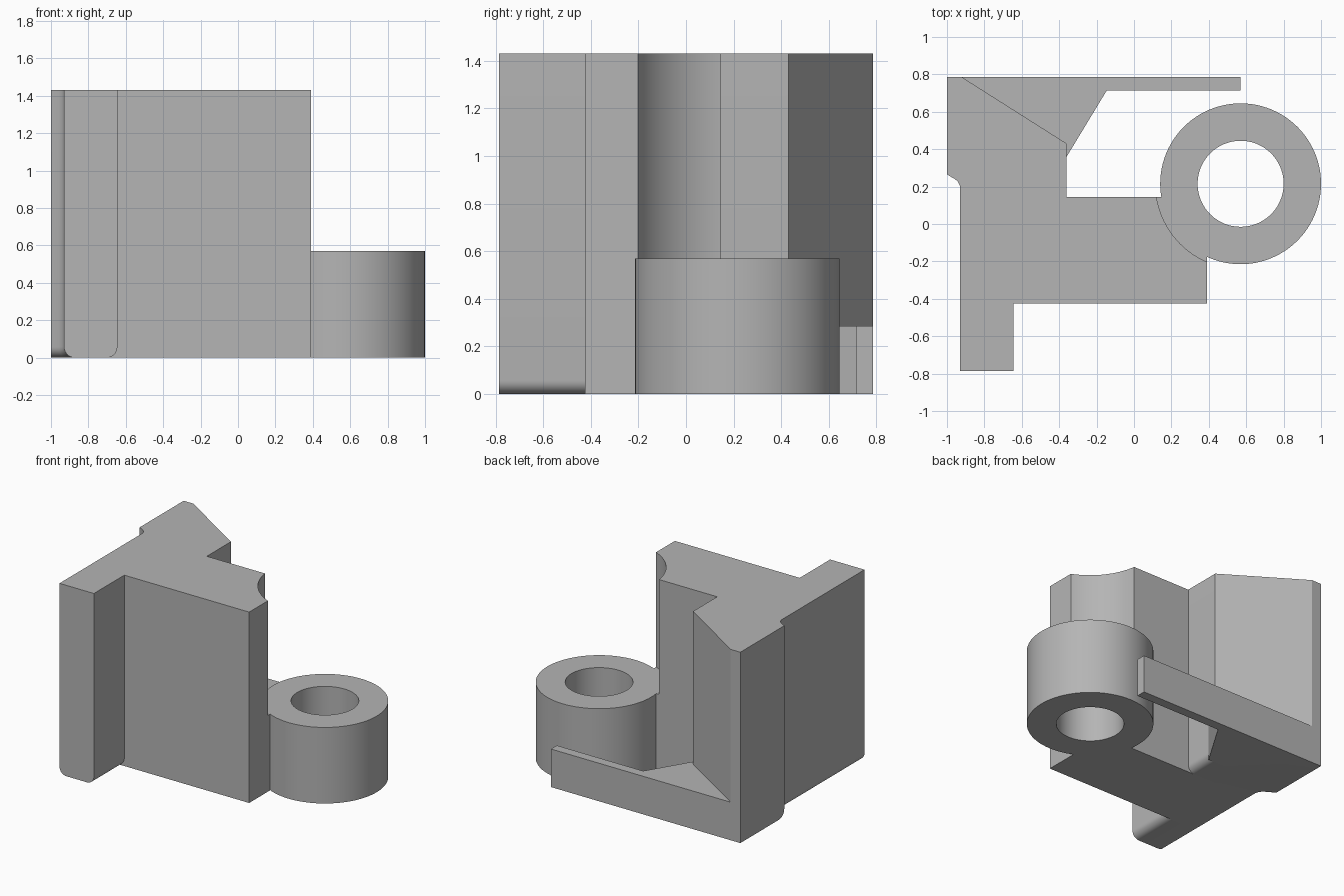
import bpy, bmesh, math

if "Cube" in bpy.data.objects:
    bpy.data.objects.remove(bpy.data.objects["Cube"])

HEIGHT, COLLAR_TOP, BRACE_TOP = 1.43, 0.57, 0.285
FILLET = 0.057
CENTRE = (0.57, 0.215)
RAIL_X, SLOT_X, LEG_X = -0.93, -0.36, -0.645

grey = bpy.data.materials.new("plain grey")
grey.use_nodes = True
GREY = (0.46, 0.46, 0.46, 1)
grey.diffuse_color = GREY
grey.node_tree.nodes["Principled BSDF"].inputs["Base Color"].default_value = GREY


def prism(name, outline, top, bottom=0.0, rounded=None):
    """Extrude a plan outline; round the bottom edges that the rule picks."""
    bm = bmesh.new()
    base = bm.faces.new([bm.verts.new((x, y, bottom)) for x, y in outline])
    lid = bmesh.ops.extrude_face_region(bm, geom=[base])["geom"]
    bmesh.ops.translate(bm, vec=(0, 0, top - bottom),
                        verts=[v for v in lid if isinstance(v, bmesh.types.BMVert)])
    bmesh.ops.recalc_face_normals(bm, faces=bm.faces)
    if rounded:
        edges = [e for e in bm.edges
                 if all(v.co.z < 0.001 for v in e.verts)
                 and rounded(*[v.co for v in e.verts])]
        bmesh.ops.bevel(bm, geom=edges, offset=FILLET, segments=8, profile=0.5,
                        affect="EDGES", clamp_overlap=False)
    mesh = bpy.data.meshes.new(name)
    bm.to_mesh(mesh)
    bm.free()
    mesh.materials.append(grey)
    obj = bpy.data.objects.new(name, mesh)
    bpy.context.collection.objects.link(obj)
    return obj


def circle(radius, sides=96):
    return [(CENTRE[0] + radius * math.cos(math.tau * i / sides),
             CENTRE[1] + radius * math.sin(math.tau * i / sides)) for i in range(sides)]


def combine(target, other, operation):
    """Merge or cut with another solid, then discard it."""
    mod = target.modifiers.new(operation.title(), "BOOLEAN")
    mod.operation, mod.solver, mod.object = operation, "EXACT", other
    bpy.context.view_layer.objects.active = target
    bpy.ops.object.modifier_apply(modifier=mod.name)
    bpy.data.objects.remove(other)


def along(x):
    return lambda a, b: abs(a.x - x) < 0.001 and abs(b.x - x) < 0.001


def spine_rule(a, b):
    # the slot edge, the rail edge and the curved step beside it
    step = all(v.x < -0.92 and v.y < 0.27 for v in (a, b))
    return step or along(SLOT_X)(a, b)


# Upright spine with a curved step on its outer side
step = [(-1, 0.265), (-0.956, 0.239), (-0.944, 0.229), (-0.936, 0.216),
        (-0.931, 0.203), (RAIL_X, 0.19)]
spine = prism("spine", [(-1, 0.785), *step, (RAIL_X, 0.145), (SLOT_X, 0.145),
                        (SLOT_X, 0.43), (-0.92, 0.785)], HEIGHT, rounded=spine_rule)

# Broad web, relieved above the collar
web = prism("web", [(RAIL_X, 0.145), (RAIL_X, -0.425), (0.39, -0.425), (0.39, 0.145)],
            HEIGHT, rounded=along(RAIL_X))
combine(web, prism("relief_cutter", circle(0.455), HEIGHT + 0.1, COLLAR_TOP), "DIFFERENCE")

# Bored collar fused to the web
combine(web, prism("collar", circle(0.43), COLLAR_TOP), "UNION")
combine(web, prism("bore_cutter", circle(0.23), HEIGHT, -0.1), "DIFFERENCE")

# Front leg, rounded under both sides
leg = prism("front_leg", [(RAIL_X, -0.785), (LEG_X, -0.785), (LEG_X, -0.425), (RAIL_X, -0.425)],
            HEIGHT, rounded=lambda a, b: along(RAIL_X)(a, b) or along(LEG_X)(a, b))

# Low brace and its thin back arm
brace = prism("back_brace", [(-0.92, 0.785), (-0.5, 0.36), (SLOT_X, 0.36), (-0.145, 0.715),
                             (0.57, 0.715), (0.57, 0.785)], BRACE_TOP)

for part in (spine, web, leg, brace):
    bpy.ops.object.select_all(action="DESELECT")
    part.select_set(True)
    bpy.context.view_layer.objects.active = part
    bpy.ops.object.shade_smooth_by_angle(angle=math.radians(32))
